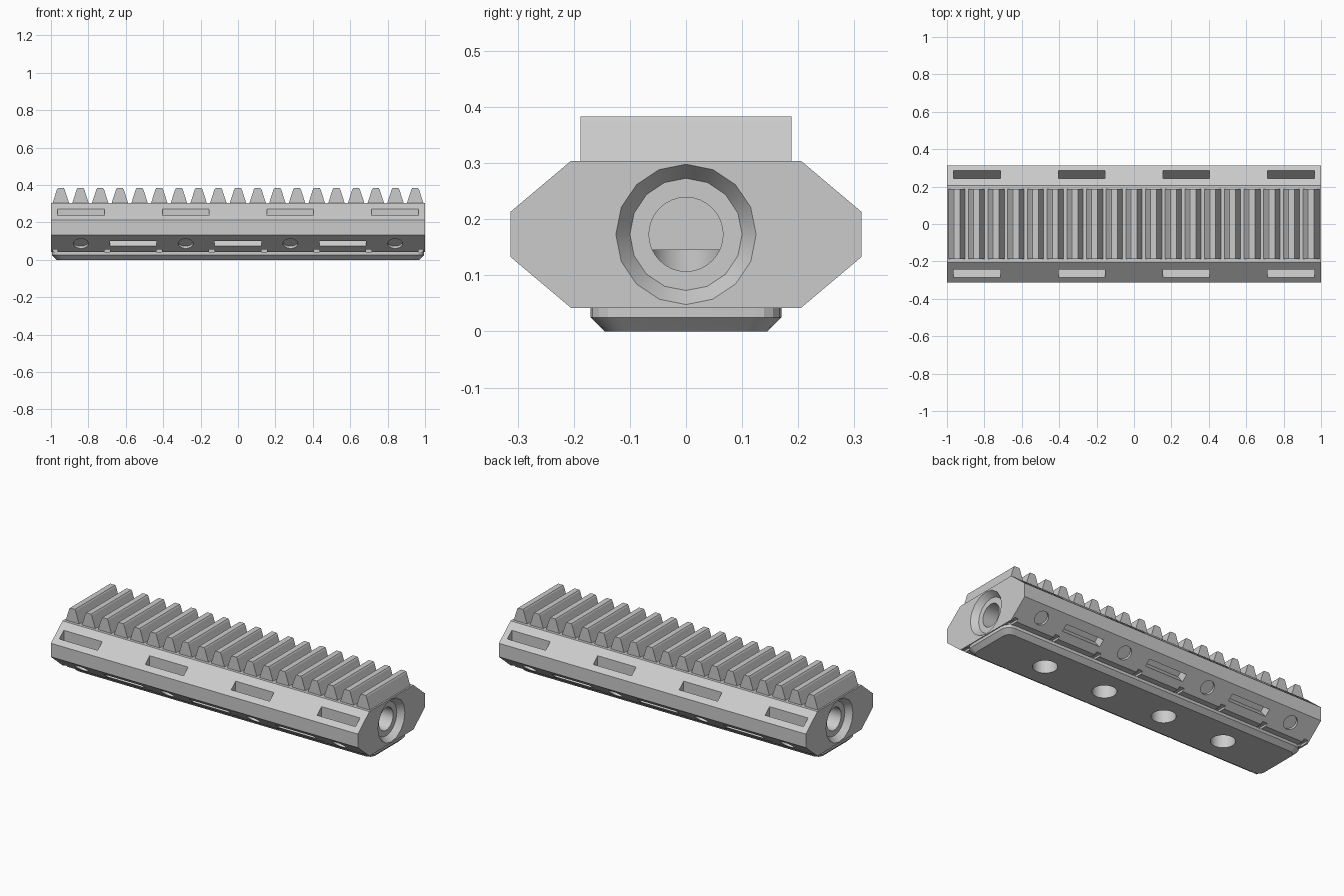
import bpy, bmesh, math
from mathutils import Matrix, Vector

if "Cube" in bpy.data.objects:
    bpy.data.objects.remove(bpy.data.objects["Cube"])

grey = bpy.data.materials.new("light_grey")
grey.diffuse_color = (0.6, 0.6, 0.6, 1)
grey.use_nodes = True
grey.node_tree.nodes["Principled BSDF"].inputs["Base Color"].default_value = grey.diffuse_color


def finish(bm, name):
    bmesh.ops.recalc_face_normals(bm, faces=bm.faces)
    me = bpy.data.meshes.new(name)
    bm.to_mesh(me)
    bm.free()
    ob = bpy.data.objects.new(name, me)
    bpy.context.collection.objects.link(ob)
    me.materials.append(grey)
    return ob


def prism(bm, pts, a, b):
    """Extrude a closed (y, z) profile along x from a to b."""
    lo = [bm.verts.new((a, y, z)) for y, z in pts]
    hi = [bm.verts.new((b, y, z)) for y, z in pts]
    n = len(pts)
    bm.faces.new(lo)
    bm.faces.new(hi[::-1])
    for i in range(n):
        j = (i + 1) % n
        bm.faces.new((lo[i], hi[i], hi[j], lo[j]))


def cylinder(bm, p, q, r1, r2, n=32):
    """Cone or cylinder between two points."""
    p, q = Vector(p), Vector(q)
    d = q - p
    rot = Vector((0, 0, 1)).rotation_difference(d).to_matrix().to_4x4()
    bmesh.ops.create_cone(bm, cap_ends=True, segments=n, radius1=r1, radius2=r2,
                          depth=d.length, matrix=Matrix.Translation((p + q) / 2) @ rot)


def cut(target, bm, name):
    tool = finish(bm, name)
    tool.hide_render = True
    mod = target.modifiers.new(name, 'BOOLEAN')
    mod.operation = 'DIFFERENCE'
    mod.solver = 'EXACT'
    mod.object = tool
    bpy.context.view_layer.objects.active = target
    bpy.ops.object.modifier_apply(modifier=mod.name)
    bpy.data.objects.remove(tool)


def smooth(ob):
    bpy.ops.object.select_all(action='DESELECT')
    ob.select_set(True)
    bpy.context.view_layer.objects.active = ob
    bpy.ops.object.shade_smooth_by_angle(angle=math.radians(20))


# Octagonal main body
half = [(0.205, 0.042), (0.313, 0.133), (0.313, 0.213), (0.205, 0.304)]
bm = bmesh.new()
prism(bm, half + [(-y, z) for y, z in half[::-1]], -1, 1)
body = finish(bm, "body")

# Outward directions of the lower slope
nrm = Vector((0.644, -0.765))
tan = Vector((0.765, 0.644))

# Vent slots and round recesses on the sloped sides
bm = bmesh.new()
recess = bmesh.new()
for s in (-1, 1):
    for x in (-0.84, -0.28, 0.28, 0.84):
        # upper wedge slots
        pts = [(0.243, 0.272), (0.243, 0.187), (0.285, 0.237), (0.317, 0.275), (0.275, 0.32),
               (0.243, 0.32)]
        prism(bm, [(s * y, z) for y, z in pts], x - 0.125, x + 0.125)
        # lower round recesses
        c = Vector((0.258, 0.087))
        p, q = c - nrm * 0.015, c + nrm * 0.03
        cylinder(recess, (x, s * p.x, p.y), (x, s * q.x, q.y), 0.04, 0.04, 20)
    for x in (-0.56, 0, 0.56):
        # lower rectangular slots
        c = Vector((0.258, 0.087))
        pts = [c + tan * t * 0.021 + nrm * n
               for t, n in ((-1, -0.06), (1, -0.06), (1, 0.03), (-1, 0.03))]
        prism(bm, [(s * v.x, v.y) for v in pts], x - 0.125, x + 0.125)
    for i in range(8):
        # small notches along the bottom edge
        x = -0.98 + i * 0.28
        a, b = max(x - 0.015, -0.99), min(x + 0.015, 0.99)
        prism(bm, [(s * y, z) for y, z in
                   ((0.16, 0.03), (0.24, 0.03), (0.24, 0.054), (0.16, 0.054))], a, b)
cut(body, bm, "slot_cutter")
cut(body, recess, "recess_cutter")

# Countersunk end bores
zc = 0.173
for s in (-1, 1):
    bm = bmesh.new()
    cylinder(bm, (s * 0.965, 0, zc), (s * 1.035, 0, zc), 0.10, 0.15, 16)
    cut(body, bm, "countersink_cutter")
    bm = bmesh.new()
    cylinder(bm, (s * 0.62, 0, zc), (s * 1.1, 0, zc), 0.066, 0.066)
    cut(body, bm, "bore_cutter")


def bottom_holes():
    bm = bmesh.new()
    for x in (-0.6, -0.2, 0.2, 0.6):
        cylinder(bm, (x, 0, -0.05), (x, 0, 0.145), 0.065, 0.065)
    return bm


cut(body, bottom_holes(), "hole_cutter")
smooth(body)

# Base plate with rounded corners and a chamfered lower edge
bm = bmesh.new()
rings = []
for inset, z in ((0.025, 0), (0, 0.025), (0, 0.042)):
    ring, r = [], 0.05 - inset * 0.5
    hx, hy = 0.995 - inset - r, 0.17 - inset - r
    for k, (sx, sy) in enumerate(((1, 1), (-1, 1), (-1, -1), (1, -1))):
        for j in range(5):
            a = (k + j / 4) * math.pi / 2
            ring.append(bm.verts.new((sx * hx + r * math.cos(a), sy * hy + r * math.sin(a), z)))
    rings.append(ring)
for lo, hi in zip(rings, rings[1:]):
    for i in range(20):
        j = (i + 1) % 20
        bm.faces.new((lo[i], lo[j], hi[j], hi[i]))
bm.faces.new(rings[0][::-1])
bm.faces.new(rings[-1])
plate = finish(bm, "base_plate")
cut(plate, bottom_holes(), "plate_hole_cutter")
smooth(plate)

# Row of trapezoid teeth on top
bm = bmesh.new()
pitch = 2 / 19
for i in range(19):
    x = (i - 9) * pitch
    prof = [(-0.044, 0.303), (0.044, 0.303), (0.021, 0.375), (0.016, 0.383),
            (-0.016, 0.383), (-0.021, 0.375)]
    a = [bm.verts.new((x + u, -0.188, z)) for u, z in prof]
    b = [bm.verts.new((x + u, 0.188, z)) for u, z in prof]
    bm.faces.new(a)
    bm.faces.new(b[::-1])
    for k in range(6):
        m = (k + 1) % 6
        bm.faces.new((a[k], b[k], b[m], a[m]))
finish(bm, "rack_teeth")
